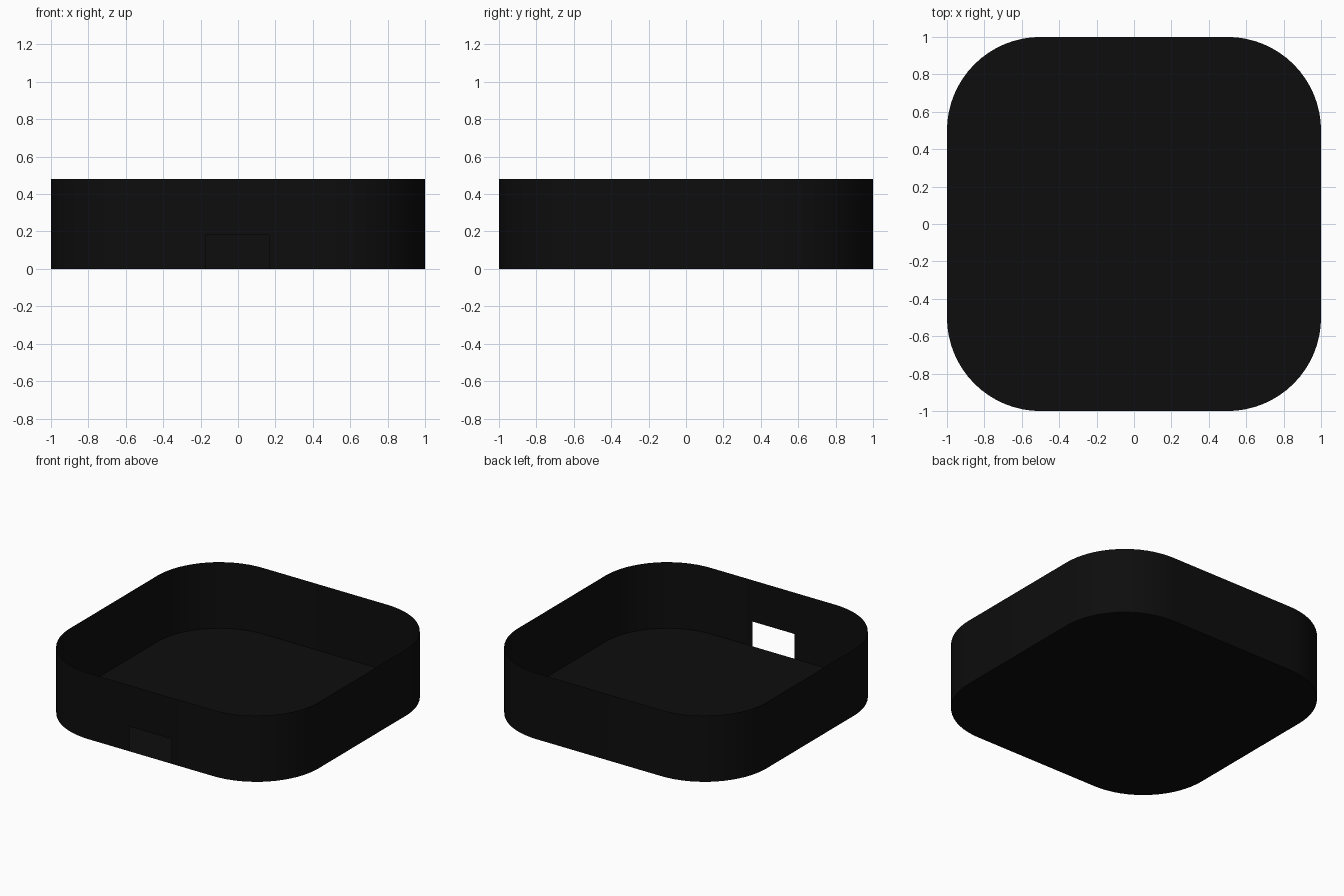
import bpy, bmesh, math

if "Cube" in bpy.data.objects:
    bpy.data.objects.remove(bpy.data.objects["Cube"])

HEIGHT, RADIUS, SEGS = 0.48, 0.5, 16
WIN_X, WIN_Z = (-0.17, 0.165), 0.18

# Rounded square outline, counter-clockwise, with the window's edges on the front side
outline = [(WIN_X[0], -1), (WIN_X[1], -1)]
for k, (sx, sy) in enumerate([(1, -1), (1, 1), (-1, 1), (-1, -1)]):
    for i in range(SEGS + 1):
        a = math.radians(-90 + 90 * k + 90 * i / SEGS)
        outline.append((sx * (1 - RADIUS) + RADIUS * math.cos(a),
                        sy * (1 - RADIUS) + RADIUS * math.sin(a)))

# Thin-sheet tray: floor plus two bands of wall, leaving the front window open
bm = bmesh.new()
rings = [[bm.verts.new((x, y, z)) for x, y in outline] for z in (0, WIN_Z, HEIGHT)]
bm.faces.new(rings[0][::-1])
n = len(outline)
for level, (low, high) in enumerate(zip(rings, rings[1:])):
    for i in range(n):
        j = (i + 1) % n
        if level == 0 and i == 0:
            continue
        bm.faces.new((low[i], low[j], high[j], high[i]))

mesh = bpy.data.meshes.new("open_tray")
bm.to_mesh(mesh)
bm.free()
tray = bpy.data.objects.new("open_tray", mesh)
bpy.context.collection.objects.link(tray)

# Black plastic
black = bpy.data.materials.new("black_plastic")
black.diffuse_color = (0.004, 0.004, 0.004, 1)
black.use_nodes = True
black.node_tree.nodes["Principled BSDF"].inputs["Base Color"].default_value = black.diffuse_color
mesh.materials.append(black)

bpy.context.view_layer.objects.active = tray
tray.select_set(True)
bpy.ops.object.shade_smooth_by_angle(angle=math.radians(30))
